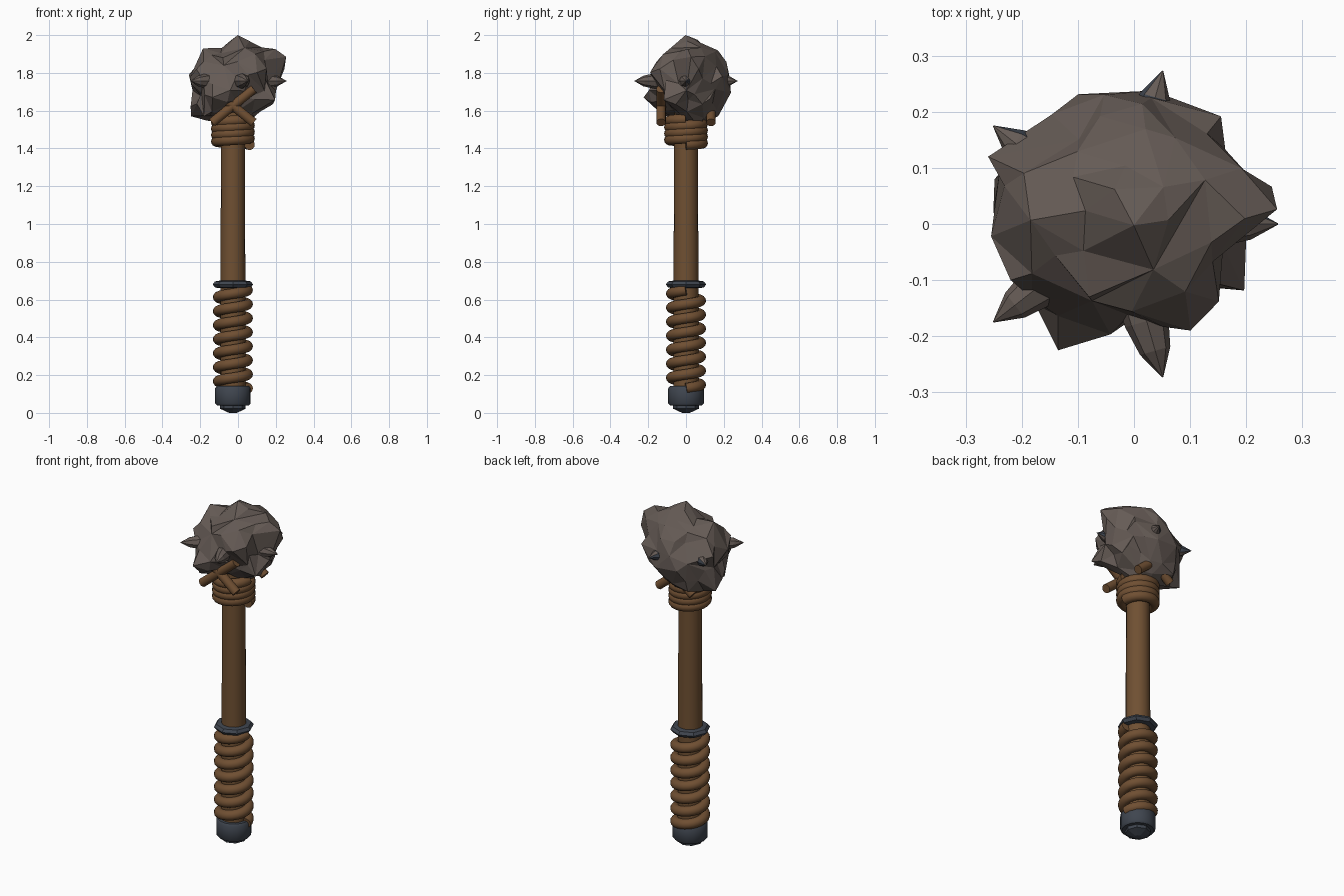
import bpy
import bmesh
import math
import random
from mathutils import Vector, Matrix

random.seed(4)
default_cube = bpy.data.objects.get("Cube")
if default_cube:
    bpy.data.objects.remove(default_cube, do_unlink=True)

AXIS = Vector((-0.027, 0, 0))


def make_material(name, colour):
    material = bpy.data.materials.new(name)
    material.use_nodes = True
    rgba = (*colour, 1)
    material.diffuse_color = rgba
    material.node_tree.nodes["Principled BSDF"].inputs["Base Color"].default_value = rgba
    return material


wood = make_material("wood brown", (0.16, 0.08, 0.032))
rope = make_material("rope brown", (0.16, 0.078, 0.032))
stone = make_material("stone grey brown", (0.13, 0.104, 0.091))
steel = make_material("dark steel", (0.05, 0.06, 0.078))


def make_object(name, bm, *materials, smooth=False):
    mesh = bpy.data.meshes.new(name)
    bmesh.ops.recalc_face_normals(bm, faces=bm.faces[:])
    bm.to_mesh(mesh)
    bm.free()
    for material in materials:
        mesh.materials.append(material)
    obj = bpy.data.objects.new(name, mesh)
    bpy.context.collection.objects.link(obj)
    if smooth:
        bpy.ops.object.select_all(action="DESELECT")
        obj.select_set(True)
        bpy.context.view_layer.objects.active = obj
        bpy.ops.object.shade_smooth_by_angle(angle=math.radians(45))
    return obj


def lathe(profile, sides):
    """Turn a (radius, height) profile around the z axis and cap both ends."""
    bm = bmesh.new()
    rings = []
    for radius, height in profile:
        rings.append([bm.verts.new((radius * math.cos(math.tau * i / sides),
                                    radius * math.sin(math.tau * i / sides), height))
                      for i in range(sides)])
    for low, high in zip(rings, rings[1:]):
        for i in range(sides):
            j = (i + 1) % sides
            bm.faces.new((low[i], low[j], high[j], high[i]))
    bm.faces.new(rings[0])
    bm.faces.new(rings[-1])
    return bm


def tube(name, points, radius, sides=14):
    """Sweep a round section along a path, with flat ends."""
    bm = bmesh.new()
    rings = []
    for i, point in enumerate(points):
        along = (points[min(i + 1, len(points) - 1)] - points[max(i - 1, 0)]).normalized()
        # Any steady reference works, as no path runs straight up
        side = along.cross(Vector((0, 0, 1))).normalized()
        up = side.cross(along)
        rings.append([bm.verts.new(point + radius * (side * math.cos(math.tau * k / sides)
                                                     + up * math.sin(math.tau * k / sides)))
                      for k in range(sides)])
    for a, b in zip(rings, rings[1:]):
        for k in range(sides):
            n = (k + 1) % sides
            bm.faces.new((a[k], a[n], b[n], b[k]))
    bm.faces.new(rings[0])
    bm.faces.new(rings[-1])
    return make_object(name, bm, rope, smooth=True)


def coil(name, radius, bottom, top, turns, thickness):
    steps = turns * 24
    points = []
    for i in range(steps + 1):
        angle = math.tau * turns * i / steps
        height = bottom + (top - bottom) * i / steps
        points.append(AXIS + Vector((radius * math.cos(angle), radius * math.sin(angle), height)))
    return tube(name, points, thickness)


# Handle, pommel and collar
parts = [
    ("shaft", [(0.067, 0.1), (0.066, 0.7), (0.062, 1.62)], 16, wood),
    ("pommel", [(0.085, 0.04), (0.094, 0.05), (0.094, 0.13), (0.085, 0.142)], 16, steel),
    ("pommel_bolt", [(0.02, 0), (0.068, 0.022), (0.068, 0.05)], 8, steel),
    ("grip_collar", [(0.07, 0.66), (0.095, 0.664), (0.107, 0.68), (0.095, 0.696), (0.07, 0.7)], 8, steel),
]
for name, profile, sides, material in parts:
    part = make_object(name, lathe(profile, sides), material, smooth=sides > 8)
    part.location = AXIS

# Rope wrappings
coil("grip_wrap", 0.078, 0.13, 0.65, 7, 0.028)
coil("neck_wrap", 0.088, 1.42, 1.555, 4, 0.028)

# Crossed lashings in front of and behind the neck
for place, y in (("front", -0.132), ("back", 0.132)):
    for label, slant in (("rising", 1), ("falling", -1)):
        ends = [AXIS + Vector((slant * x, y, z)) for x, z in ((-0.11, 1.537), (0.11, 1.715))]
        tube(f"{place}_{label}_lashing", ends, 0.025)

# Rough stone head, pulled towards its main corners
CENTRE = Vector((0, 0.02, 1.75))
CORNERS = [Vector(p) for p in (
    (0.01, 0, 2.0), (0.257, 0.03, 1.885), (0.14, 0.08, 1.93), (-0.2, 0.03, 1.91),
    (-0.26, 0.12, 1.79), (-0.26, -0.02, 1.78), (-0.25, 0.08, 1.57), (-0.22, -0.1, 1.82),
    (-0.1, 0.235, 1.7), (0, 0.24, 1.72), (0.16, 0.19, 1.78), (0.02, 0.17, 1.92),
    (0.2, -0.115, 1.66), (-0.135, -0.225, 1.67), (0.1, -0.19, 1.8), (0, -0.165, 1.78),
    (0.08, -0.14, 1.88), (-0.08, -0.13, 1.88), (0.16, -0.04, 1.78), (-0.18, -0.1, 1.57),
    (0.02, 0.07, 1.51), (-0.13, 0.17, 1.57), (0.02, -0.09, 1.63), (0.12, 0, 1.6),
    (0.12, 0.13, 1.64), (0.08, -0.11, 1.69))]
pulls = [((p - CENTRE).normalized(), (p - CENTRE).length) for p in CORNERS]

bm = bmesh.new()
bmesh.ops.create_icosphere(bm, subdivisions=3, radius=1)
for vert in bm.verts:
    direction = vert.co.normalized()
    total, weight_sum = 0.205 * 0.15, 0.15
    for pull, length in pulls:
        weight = math.exp(-(direction.angle(pull) / 0.24) ** 2)
        total += weight * length
        weight_sum += weight
    wobble = Vector([random.uniform(-0.016, 0.016) for _ in range(3)])
    vert.co = CENTRE + direction * (total / weight_sum - 0.01) + wobble
for corner in CORNERS:
    nearest = min(bm.verts, key=lambda v: (v.co - CENTRE).angle(corner - CENTRE))
    nearest.co = corner
head = make_object("stone_head", bm, stone)
facets = head.modifiers.new("larger facets", "DECIMATE")
facets.ratio = 0.6

# Ring of five spikes, with steel on the sides turned to the back
for i, degrees in enumerate((0, 74, 142, -142, -74)):
    bm = lathe([(0.042, 0.1), (0.04, 0.18), (0.028, 0.235), (0.001, 0.284)], 8)
    turn = Matrix.Rotation(math.radians(degrees), 4, "Z") @ Matrix.Rotation(math.pi / 2, 4, "Y")
    bm.transform(Matrix.Translation(AXIS + Vector((0, 0, 1.757))) @ turn)
    bmesh.ops.recalc_face_normals(bm, faces=bm.faces[:])
    for face in bm.faces:
        backmost = face.normal.y > 0.6
        # The spike at the back is steel below its tip
        shank = i == 1 and face.calc_center_median().y < 0.235
        face.material_index = int(backmost or shank)
    make_object(f"spike_{i + 1}", bm, stone, steel)
